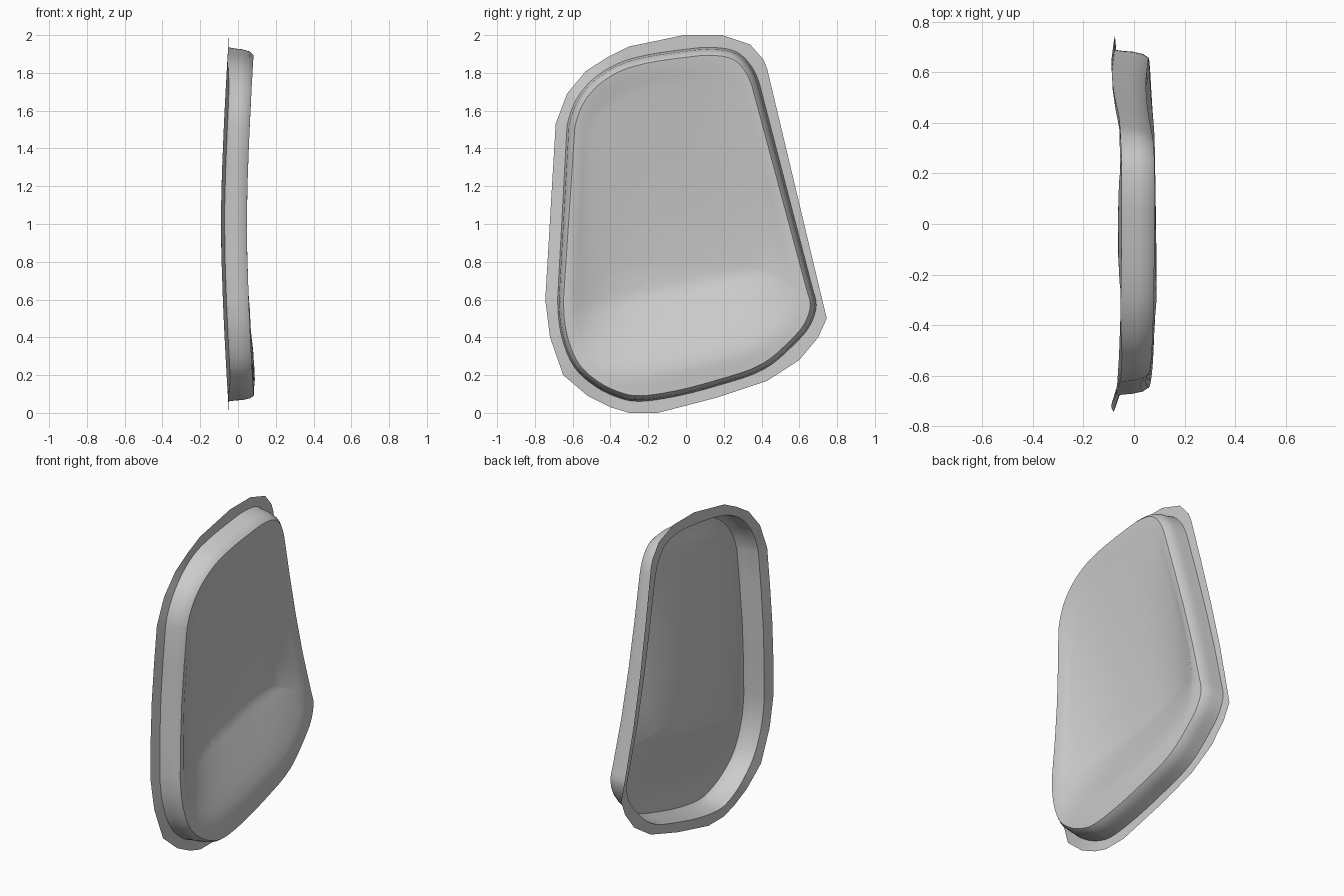
import bpy, bmesh, math
from mathutils import Vector

if "Cube" in bpy.data.objects:
    bpy.data.objects.remove(bpy.data.objects["Cube"])

STEPS = 4      # points per outline edge
RINGS = 20     # rings across the pressed face

# Flange edge and wall foot in (y, z), clockwise from the top, point for point
OUTLINE = [Vector(p) for p in (
    (-.01, 2), (.19, 2), (.34, 1.95), (.41, 1.87), (.43, 1.82), (.715, .625), (.745, .5),
    (.70, .40), (.60, .28), (.43, .17), (.16, .08), (-.15, 0), (-.30, 0),
    (-.40, .03), (-.52, .09), (-.65, .20), (-.72, .40), (-.745, .6),
    (-.69, 1.53), (-.63, 1.69), (-.53, 1.81), (-.42, 1.88), (-.30, 1.94))]
FOOT = [Vector(p) for p in (
    (0, 1.925), (.14, 1.935), (.27, 1.91), (.35, 1.83), (.39, 1.74), (.67, .66), (.69, .57),
    (.655, .46), (.57, .36), (.42, .235), (.17, .145), (-.12, .075), (-.28, .062),
    (-.37, .085), (-.48, .14), (-.59, .24), (-.66, .41), (-.68, .6),
    (-.63, 1.52), (-.58, 1.66), (-.5, 1.76), (-.4, 1.83), (-.29, 1.875))]


def inset(points, d):
    """Move every edge of the clockwise outline inward by d."""
    result = []
    for i, p in enumerate(points):
        a = (p - points[i - 1]).normalized()
        b = (points[(i + 1) % len(points)] - p).normalized()
        na, nb = Vector((a.y, -a.x)), Vector((b.y, -b.x))
        # The wall is steeper toward the bottom
        draft = .7 + .3 * smoothstep(.3, 1.5, p.y)
        result.append(p + (na + nb) * d * draft / (1 + na.dot(nb)))
    return result


def resample(points, smooth):
    """Subdivide the outline, straight or rounded."""
    n, result = len(points), []
    for i in range(n):
        p0, p1, p2, p3 = (points[(i + k) % n] for k in (-1, 0, 1, 2))
        length = (p2 - p1).length
        m1 = ((p1 - p0).normalized() + (p2 - p1).normalized()).normalized() * length
        m2 = ((p2 - p1).normalized() + (p3 - p2).normalized()).normalized() * length
        # Long sides stay straight
        if length > .5:
            m1 = m2 = p2 - p1
        for k in range(STEPS):
            t = k / STEPS
            if smooth:
                h = t * t * (3 - 2 * t)
                result.append(p1 * (1 - h) + p2 * h
                              + m1 * t * (1 - t) ** 2 - m2 * t * t * (1 - t))
            else:
                result.append(p1.lerp(p2, t))
    return result


def smoothstep(a, b, v):
    t = min(max((v - a) / (b - a), 0), 1)
    return t * t * (3 - 2 * t)


def flange_x(z):
    return -.088 + .043 * abs(z - 1) ** 1.5


def face_x(y, z, edge):
    """Pressed face: a wide hollow above a raised lower band."""
    left, right = -.61, min(.77 - .235 * z, .57)
    u = min(abs((2 * y - left - right) / (right - left)), 1)
    w = z - .2 * y
    ramp = min(max((w - .25) / .42, 0), 1) ** 1.3
    depth = ramp * min(max((1.9 - z) / 1.15, 0), 1)
    hollow = .115 * depth * (1 - u ** 2.8)
    swell = .012 * (1 - smoothstep(.25, .55, w)) * edge
    return flange_x(z) + .134 + swell - hollow * edge


bm = bmesh.new()


def add_loop(points, height):
    return [bm.verts.new((flange_x(p.y) + height, p.x, p.y)) for p in points]


# Flange, then drafted wall: inset from the foot, height above flange
loops = [add_loop(resample(OUTLINE, False), -.003)]
for d, h in ((0, 0), (.006, .03), (.01, .07), (.022, .112), (.042, .134)):
    rim = resample(inset(FOOT, d), True)
    loops.append(add_loop(rim, h))

# The flange tilts along the front side
for v in loops[1]:
    v.co.x += .016 * smoothstep(-.3, -.62, v.co.y)

# Face rings shrinking toward the middle
centre = Vector((-.03, .95))
for r in range(1, RINGS):
    s = 1 - r / RINGS
    ring = [centre + (p - centre) * s for p in rim]
    edge = smoothstep(0, .12, 1 - s)
    loops.append([bm.verts.new((face_x(p.x, p.y, edge), p.x, p.y)) for p in ring])

count = len(loops[0])
for a, b in zip(loops, loops[1:]):
    for i in range(count):
        j = (i + 1) % count
        bm.faces.new((a[i], b[i], b[j], a[j]))
hub = bm.verts.new((face_x(centre.x, centre.y, 1), centre.x, centre.y))
for i in range(count):
    bm.faces.new((loops[-1][i], hub, loops[-1][(i + 1) % count]))

# Point the sheet's outer side toward +x
bm.normal_update()
if sum(f.normal.x * f.calc_area() for f in bm.faces) < 0:
    bmesh.ops.reverse_faces(bm, faces=bm.faces[:])

mesh = bpy.data.meshes.new("pressed_panel")
bm.to_mesh(mesh)
bm.free()
panel = bpy.data.objects.new("pressed_panel", mesh)
bpy.context.collection.objects.link(panel)

# Plain grey sheet
grey = bpy.data.materials.new("plain grey")
grey.use_nodes = True
colour = (.6, .6, .6, 1)
grey.diffuse_color = colour
grey.node_tree.nodes["Principled BSDF"].inputs["Base Color"].default_value = colour
mesh.materials.append(grey)

bpy.context.view_layer.objects.active = panel
panel.select_set(True)
bpy.ops.object.shade_smooth_by_angle(angle=math.radians(40))
